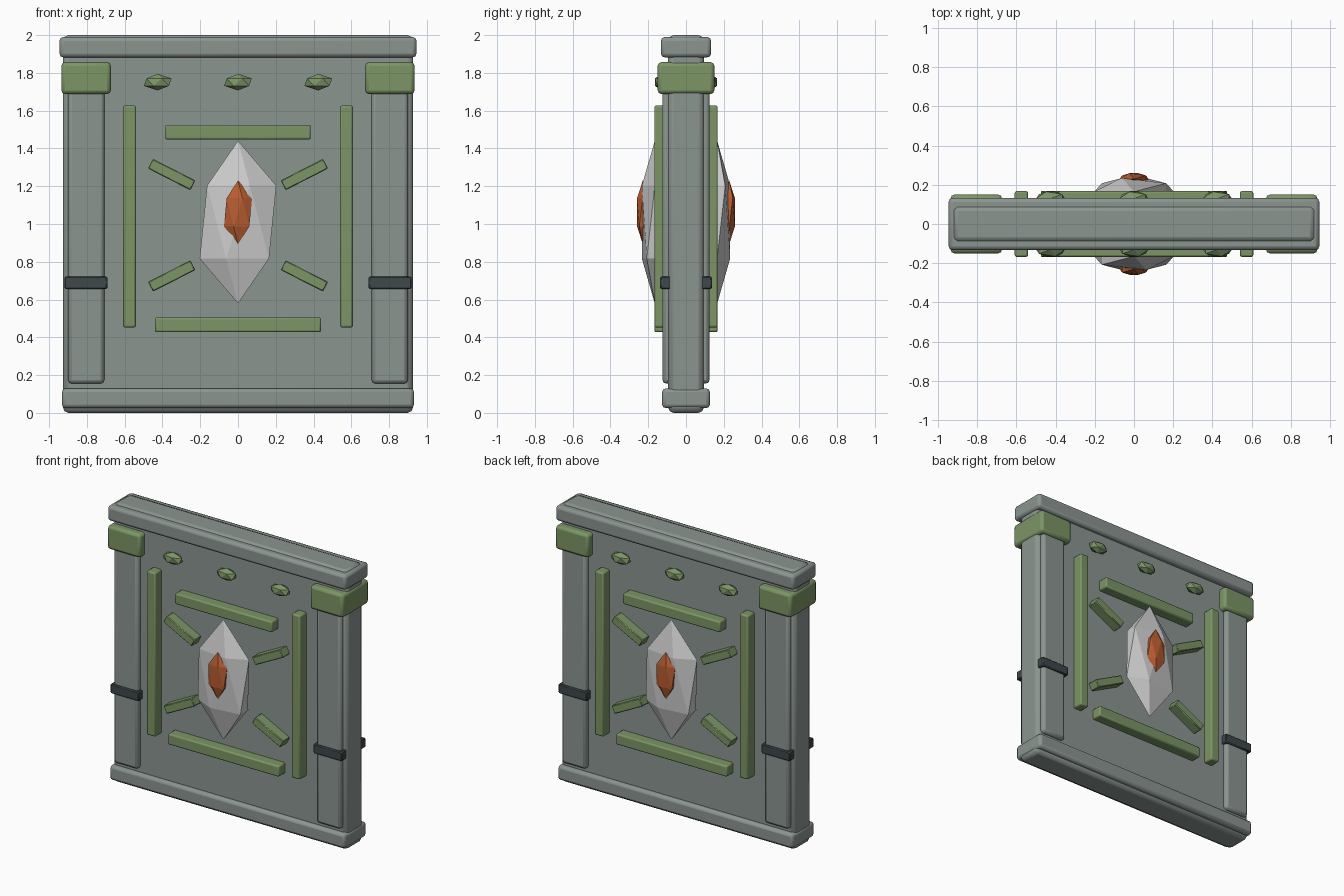
import bpy
from math import radians

if "Cube" in bpy.data.objects:
    bpy.data.objects.remove(bpy.data.objects["Cube"])


def material(name, rgb):
    m = bpy.data.materials.new(name)
    m.diffuse_color = (*rgb, 1)
    m.use_nodes = True
    m.node_tree.nodes["Principled BSDF"].inputs["Base Color"].default_value = m.diffuse_color
    return m


STONE = material("stone", (0.26, 0.30, 0.28))
GREEN = material("moss_green", (0.20, 0.30, 0.13))
ORANGE = material("orange_gem", (0.48, 0.11, 0.03))
DARK = material("dark_strap", (0.05, 0.065, 0.07))


def box(name, x, y, z, mat, bevel, segments=2, tilt=0):
    """Bevelled box from (min, max) ranges, tilted in the front plane."""
    ranges = (x, y, z)
    bpy.ops.mesh.primitive_cube_add(size=1, location=[(a + b) / 2 for a, b in ranges])
    ob = bpy.context.object
    ob.name = name
    ob.scale = [b - a for a, b in ranges]
    bpy.ops.object.transform_apply(location=False, rotation=False, scale=True)
    ob.rotation_euler.y = tilt
    ob.data.materials.append(mat)
    mod = ob.modifiers.new("bevel", "BEVEL")
    mod.width, mod.segments = bevel, segments
    bpy.ops.object.shade_smooth_by_angle(angle=radians(30))
    return ob


def gem(name, side, x, y, z, scale, mat=None):
    """Low-poly crystal; side -1 is the front, +1 the back turned half round."""
    bpy.ops.mesh.primitive_ico_sphere_add(subdivisions=1, radius=1,
                                          location=(-side * x, side * y, z))
    ob = bpy.context.object
    ob.name = name
    ob.scale = scale
    ob.rotation_euler.z = 0 if side < 0 else radians(180)
    if mat:
        ob.data.materials.append(mat)


# Slab, top beam and base
box("slab", (-0.927, 0.927), (-0.095, 0.095), (0, 2), STONE, 0.03)
box("top_beam", (-0.945, 0.945), (-0.133, 0.133), (1.882, 1.99), STONE, 0.02)
box("base_beam", (-0.932, 0.932), (-0.127, 0.127), (0.025, 0.13), STONE, 0.02)

# Posts with capitals and straps
for s, label in ((-1, "left"), (1, "right")):
    def span(a, b):
        return tuple(sorted((s * a, s * b)))
    box(f"post_{label}", span(0.708, 0.90), (-0.125, 0.125), (0.155, 1.8), STONE, 0.02)
    box(f"capital_{label}", span(0.673, 0.935), (-0.15, 0.15), (1.688, 1.857), GREEN, 0.02)
    box(f"strap_{label}", span(0.692, 0.918), (-0.137, 0.137), (0.655, 0.722), DARK, 0.006, 1)

# Ornament on both faces
for side, label in ((-1, "front"), (1, "back")):
    y = tuple(sorted((side * 0.085, side * 0.168)))
    # frame bars
    for s in (-1, 1):
        x = tuple(sorted((s * 0.54, s * 0.608)))
        box(f"upright_bar_{label}", x, y, (0.452, 1.627), GREEN, 0.01)
    box(f"upper_bar_{label}", (-0.385, 0.385), y, (1.447, 1.525), GREEN, 0.01)
    box(f"lower_bar_{label}", (-0.44, 0.44), y, (0.427, 0.505), GREEN, 0.01)
    # diagonal rays
    for sx in (-1, 1):
        for z, sz in ((1.262, 1), (0.725, -1)):
            cx = sx * 0.351
            box(f"ray_{label}", (cx - 0.126, cx + 0.126), y, (z - 0.029, z + 0.029),
                GREEN, 0.005, 1, tilt=-sx * sz * radians(27))
    # crystals
    gem(f"large_crystal_{label}", side, 0, 0.165, 1.01, (0.227, 0.081, 0.431))
    gem(f"core_gem_{label}", side, 0, 0.229, 1.062, (0.083, 0.035, 0.168), ORANGE)
    for x in (-0.425, 0, 0.425):
        gem(f"small_gem_{label}", side, x, 0.13, 1.751, (0.082, 0.041, 0.044), GREEN)
